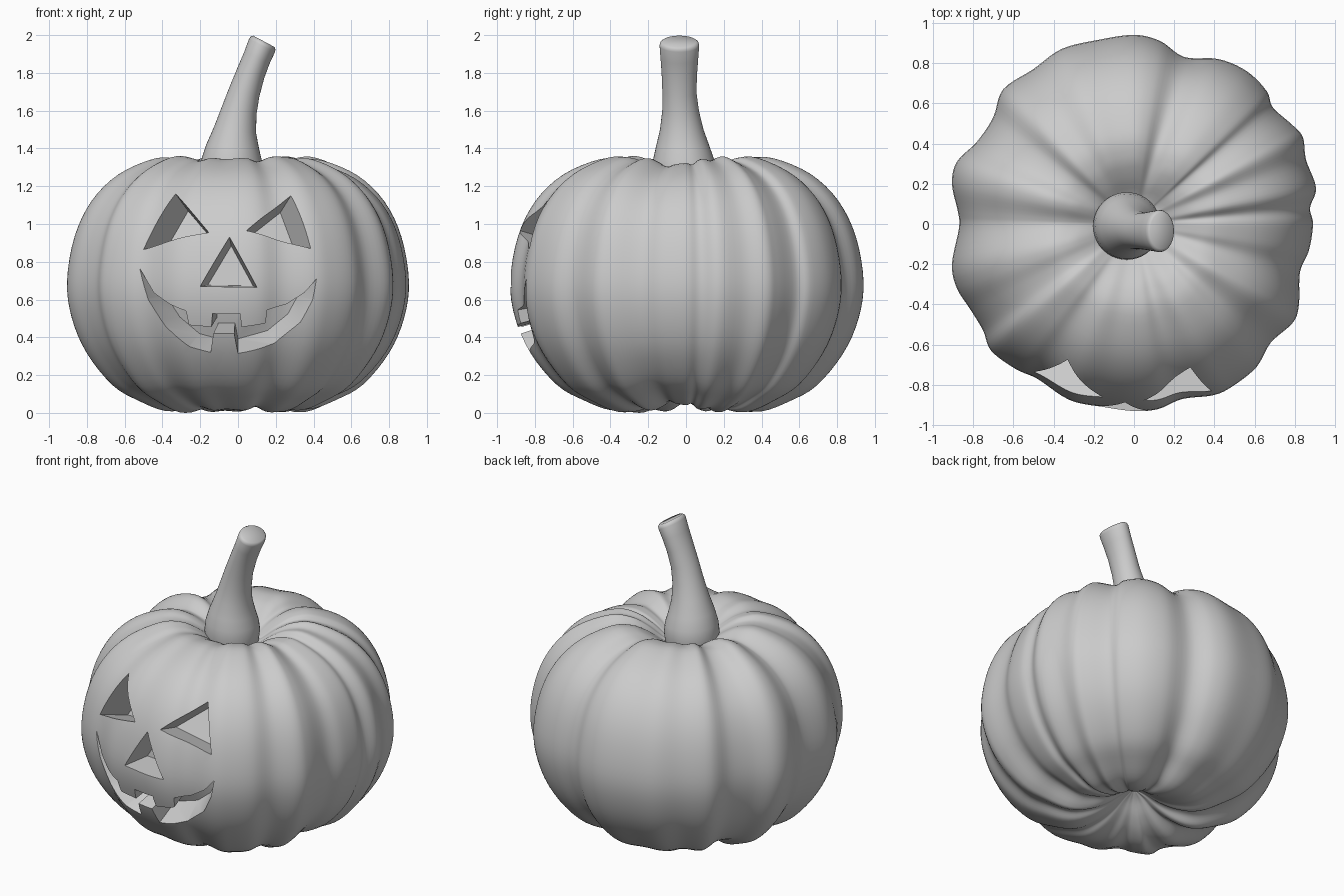
import bpy, bmesh, math
from mathutils import Vector
from mathutils.bvhtree import BVHTree

if "Cube" in bpy.data.objects:
    bpy.data.objects.remove(bpy.data.objects["Cube"])

CENTRE = Vector((0, 0, 0.7))

def spline(pts, steps, closed=False):
    """Catmull-Rom through 2D points."""
    p = [Vector(q) for q in pts]
    n = len(p)
    get = (lambda i: p[i % n]) if closed else (lambda i: p[max(0, min(n - 1, i))])
    out = []
    for i in range(n if closed else n - 1):
        a, b, c, d = get(i - 1), get(i), get(i + 1), get(i + 2)
        for s in range(steps):
            t = s / steps
            out.append(0.5 * (2 * b + (c - a) * t + (2 * a - 5 * b + 4 * c - d) * t * t
                              + (3 * b - a - 3 * c + d) * t ** 3))
    return out if closed else out + [p[-1]]

def loft(name, rings):
    """Skin a stack of closed rings and cap both ends."""
    bm = bmesh.new()
    vr = [[bm.verts.new(v) for v in r] for r in rings]
    n = len(vr[0])
    for a, b in zip(vr, vr[1:]):
        for i in range(n):
            bm.faces.new((a[i], a[(i + 1) % n], b[(i + 1) % n], b[i]))
    caps = [bm.faces.new(vr[0]), bm.faces.new(vr[-1])]
    bmesh.ops.triangulate(bm, faces=caps)
    bmesh.ops.recalc_face_normals(bm, faces=bm.faces)
    me = bpy.data.meshes.new(name)
    bm.to_mesh(me)
    bm.free()
    ob = bpy.data.objects.new(name, me)
    bpy.context.collection.objects.link(ob)
    return ob

def activate(ob):
    bpy.ops.object.select_all(action='DESELECT')
    ob.select_set(True)
    bpy.context.view_layer.objects.active = ob

# Ribbed body: irregular equator outline combined with a vertical profile
equator = [(.89, 0), (.875, .08), (.905, .18), (.855, .32), (.84, .43), (.79, .49), (.69, .58),
           (.66, .66), (.56, .76), (.42, .82), (.25, .83), (.13, .91), (0, .94), (-.18, .915),
           (-.36, .87), (-.5, .77), (-.65, .67), (-.7, .53), (-.78, .41), (-.88, .31),
           (-.905, .2), (-.875, .06), (-.87, -.02), (-.905, -.2), (-.88, -.32), (-.81, -.43),
           (-.75, -.53), (-.71, -.63), (-.59, -.72), (-.48, -.77), (-.32, -.875), (-.15, -.91),
           (0, -.93), (.12, -.92), (.24, -.87), (.4, -.85), (.5, -.8), (.61, -.71),
           (.68, -.59), (.79, -.49), (.82, -.4), (.825, -.24), (.87, -.13)]
profile = [(.015, .16), (.07, .13), (.15, .07), (.25, .025), (.38, .01), (.52, .06), (.66, .14),
           (.8, .31), (.88, .5), (.905, .7), (.865, .94), (.775, 1.13), (.63, 1.27), (.44, 1.35),
           (.32, 1.345), (.22, 1.3), (.12, 1.23), (.015, 1.2)]
outline = spline(equator, 5, closed=True)
rings = []
for r, z in spline(profile, 4):
    deep = 1 + 1.0 * max(0, 1 - r / 0.8)       # grooves deepen towards the poles
    ring = []
    for p in outline:
        g = 1 + (p.length / 0.905 - 1) * deep
        d = p.normalized() * r * g
        zg = 1 + (g - 1) * 0.6 * min(1, r / 0.3)
        ring.append(Vector((d.x, d.y, 0.7 + (z - 0.7) * zg)))
    rings.append(ring)
lo = min(v.z for r in rings for v in r)
hi = max(v.z for r in rings for v in r)
for ring in rings:
    for v in ring:
        v.z = (v.z - lo) / (hi - lo) * 1.36
body = loft("pumpkin_body", rings)

# Carved face: outlines (x, z) projected on the front, cut inward towards the centre
face = {
    "left_eye": [(-.5, .865), (-.33, 1.16), (-.155, .955)],
    "right_eye": [(.385, .87), (.28, 1.15), (.045, .965)],
    "nose": [(-.2, .67), (-.045, .93), (.1, .665)],
    "mouth": [(-.52, .765), (-.445, .635), (-.36, .575), (-.275, .54), (-.26, .465), (-.14, .455),
              (-.135, .525), (.01, .525), (.02, .455), (.145, .475), (.155, .545), (.255, .575),
              (.35, .635), (.415, .71), (.395, .6), (.33, .48), (.195, .37), (0, .315),
              (-.02, .42), (-.13, .42), (-.145, .32), (-.255, .35), (-.385, .46), (-.475, .6)],
}
bm = bmesh.new()
bm.from_mesh(body.data)
tree = BVHTree.FromBMesh(bm)
bm.free()
activate(body)
for name, pts in face.items():
    hits = [tree.ray_cast(Vector((x, -2, z)), Vector((0, 1, 0)))[0] for x, z in pts]
    cutter = loft(name + "_cutter", [[CENTRE + (h - CENTRE) * s for h in hits] for s in (1.25, 0.8)])
    cutter.hide_render = True
    mod = body.modifiers.new(name, 'BOOLEAN')
    mod.operation, mod.solver, mod.object = 'DIFFERENCE', 'EXACT', cutter
    bpy.ops.object.modifier_apply(modifier=mod.name)
    bpy.data.objects.remove(cutter)
bpy.ops.object.shade_smooth_by_angle(angle=math.radians(35))

# Stem: leaning tube with a bulbous base (x, z, radius x, radius y, tilt)
stem_rings = [(-.035, 1.12, .13, .13, 0), (-.035, 1.2, .158, .158, 0), (-.035, 1.28, .168, .168, 0),
              (-.033, 1.34, .16, .162, 2), (-.028, 1.41, .14, .142, 5), (-.015, 1.5, .112, .115, 9),
              (.006, 1.6, .094, .097, 13), (.034, 1.7, .083, .09, 18), (.068, 1.8, .076, .094, 21),
              (.1, 1.88, .074, .1, 25), (.127, 1.945, .077, .105, 27), (.133, 1.958, .074, .102, 28),
              (.137, 1.967, .064, .09, 28)]
rings = []
for x, z, rx, ry, tilt in stem_rings:
    t = math.radians(tilt)
    y = -.01 - .025 * max(0, min(1, (z - 1.3) / .4))
    rings.append([Vector((x + rx * math.cos(a) * math.cos(t), y + ry * math.sin(a),
                          z - rx * math.cos(a) * math.sin(t)))
                  for a in (math.tau * i / 40 for i in range(40))])
stem = loft("stem", rings)
activate(stem)
bpy.ops.object.shade_smooth_by_angle(angle=math.radians(50))
